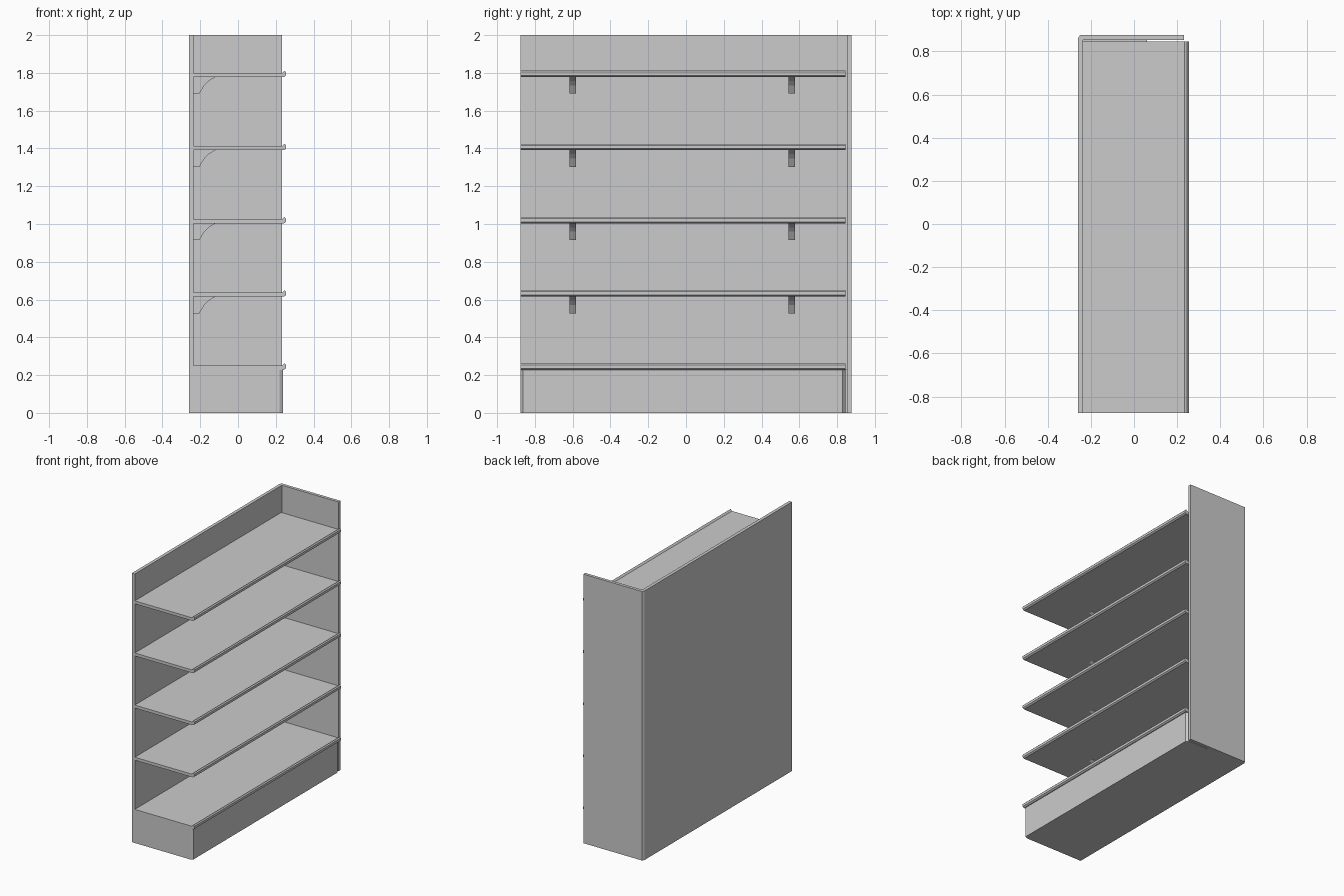
import bpy
import bmesh
from mathutils import Vector

cube = bpy.data.objects.get("Cube")
if cube:
    bpy.data.objects.remove(cube, do_unlink=True)

grey = bpy.data.materials.new("light grey")
grey.use_nodes = True
colour = (0.6, 0.6, 0.6, 1)
grey.diffuse_color = colour
grey.node_tree.nodes["Principled BSDF"].inputs["Base Color"].default_value = colour


def prism(name, outline, axis, start, end):
    """Extrude an outline: (x, y) pairs along z, or (x, z) pairs along y."""
    bm = bmesh.new()
    if axis == "z":
        points = [Vector((a, b, start)) for a, b in outline]
        step = Vector((0, 0, end - start))
    else:
        points = [Vector((a, start, b)) for a, b in outline]
        step = Vector((0, end - start, 0))
    face = bm.faces.new([bm.verts.new(p) for p in points])
    result = bmesh.ops.extrude_face_region(bm, geom=[face], use_keep_orig=True)
    moved = [v for v in result["geom"] if isinstance(v, bmesh.types.BMVert)]
    bmesh.ops.translate(bm, verts=moved, vec=step)
    bmesh.ops.recalc_face_normals(bm, faces=bm.faces)
    mesh = bpy.data.meshes.new(name)
    bm.to_mesh(mesh)
    bm.free()
    mesh.materials.append(grey)
    obj = bpy.data.objects.new(name, mesh)
    bpy.context.collection.objects.link(obj)
    return obj


BACK, WALL = -0.26, -0.236      # outer and inner faces of the back panel
NEAR, FAR = -0.875, 0.845       # ends of the shelves
SIDE_IN, SIDE_OUT = 0.852, 0.875

# Back panel, with its far corner cut to meet the end panel
prism("back_panel", [(BACK, NEAR), (WALL, NEAR), (WALL, SIDE_IN),
                     (BACK, SIDE_IN)], "z", 0, 2)

# End panel on one side only
prism("end_panel", [(BACK, SIDE_IN), (0.232, SIDE_IN), (0.232, SIDE_OUT),
                    (-0.25, SIDE_OUT), (BACK, 0.86)], "z", 0, 2)

# Plinth with chamfered front corners
prism("plinth", [(WALL, NEAR), (0.22, NEAR), (0.238, -0.863),
                 (0.238, 0.828), (0.22, FAR), (WALL, FAR)], "z", 0, 0.232)

# Filler between plinth and end panel
prism("plinth_spacer", [(WALL, FAR), (0.06, FAR), (0.06, SIDE_IN),
                        (WALL, SIDE_IN)], "z", 0, 0.232)

# Shelves with a raised front lip, and brackets under the upper ones
shelf_outline = [(WALL, -0.022), (0.243, -0.022), (0.254, -0.014),
                 (0.254, 0.004), (0.246, 0.012), (0.234, 0), (WALL, 0)]
bracket_outline = [(WALL, -0.022), (-0.12, -0.022), (-0.155, -0.043),
                   (-0.178, -0.066), (-0.205, -0.11), (WALL, -0.11)]

for i in range(5):
    top = 0.25 + i * 0.3875
    prism(f"shelf_{i + 1}", [(x, z + top) for x, z in shelf_outline],
          "y", NEAR, FAR)
    if i:
        for label, y in (("near", -0.6), ("far", 0.56)):
            prism(f"bracket_{label}_{i + 1}",
                  [(x, z + top) for x, z in bracket_outline],
                  "y", y - 0.017, y + 0.017)
